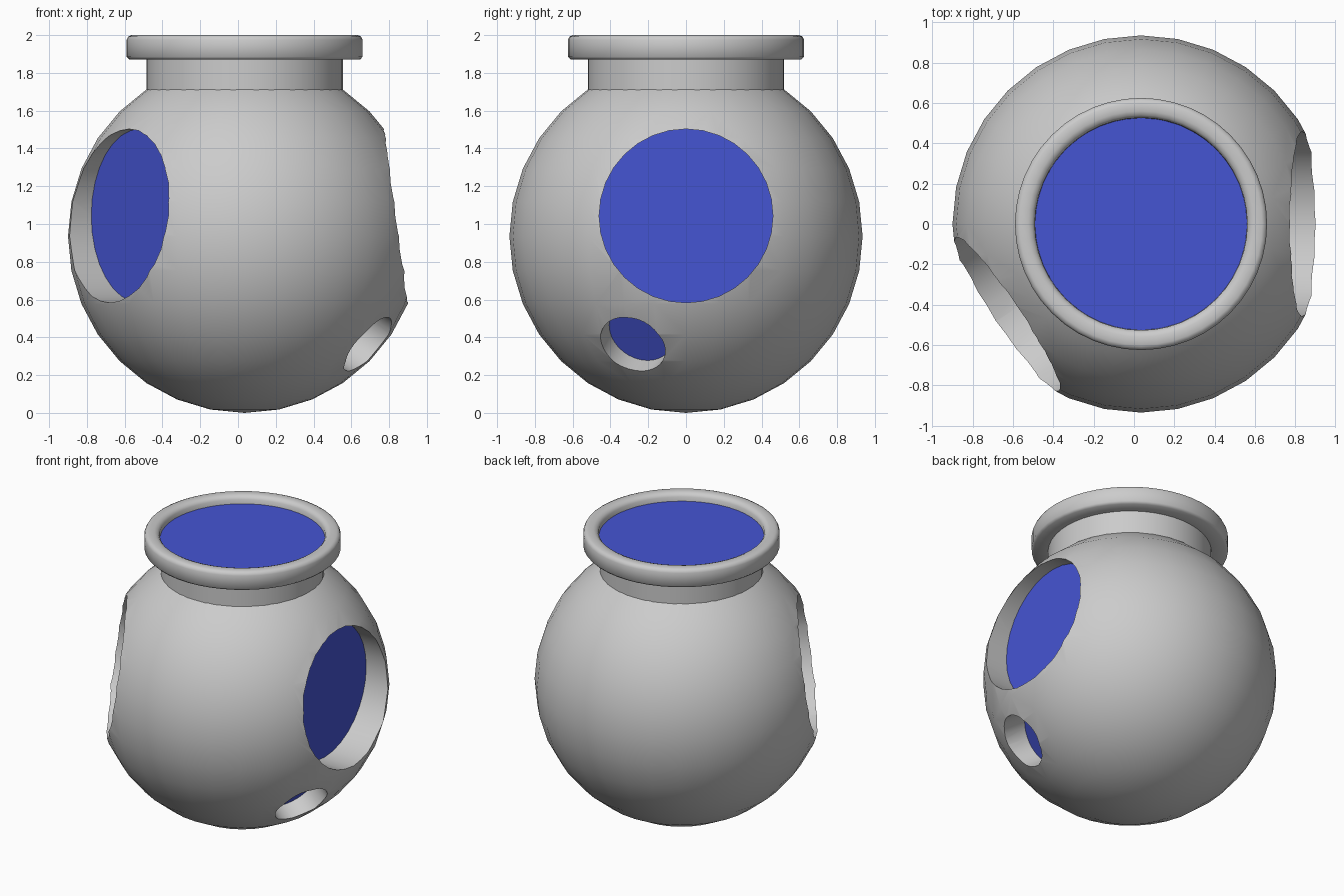
import bpy, math
from mathutils import Vector

if "Cube" in bpy.data.objects:
    bpy.data.objects.remove(bpy.data.objects["Cube"])

CX, CZ, R = 0.035, 0.935, 0.935
CENTRE = Vector((CX, 0, CZ))

blue = bpy.data.materials.new("blue_panel")
blue.diffuse_color = (0.06, 0.09, 0.65, 1)
blue.use_nodes = True
blue.node_tree.nodes["Principled BSDF"].inputs["Base Color"].default_value = blue.diffuse_color


def smooth(ob, angle=35):
    bpy.ops.object.select_all(action='DESELECT')
    ob.select_set(True)
    bpy.context.view_layer.objects.active = ob
    bpy.ops.object.shade_smooth_by_angle(angle=math.radians(angle))


def disc(name, loc, axis, r):
    bpy.ops.mesh.primitive_circle_add(vertices=32, radius=r, fill_type='NGON', location=loc)
    ob = bpy.context.object
    ob.name = name
    ob.rotation_euler = axis.to_track_quat('Z', 'Y').to_euler()
    ob.data.materials.append(blue)
    return ob


# Round body
bpy.ops.mesh.primitive_uv_sphere_add(segments=32, ring_count=16, radius=R, location=CENTRE)
body = bpy.context.object
body.name = "round_body"


def port(name, origin, axis, r, depth):
    """Cut a recess along axis, starting `depth` from origin, and lay a blue panel in it."""
    axis = Vector(axis).normalized()
    start = Vector(origin) + axis * depth
    length = 0.7
    bpy.ops.mesh.primitive_cylinder_add(vertices=32, radius=r, depth=length,
                                        location=start + axis * length / 2)
    cutter = bpy.context.object
    cutter.name = name + "_cutter"
    cutter.rotation_euler = axis.to_track_quat('Z', 'Y').to_euler()
    cutter.hide_render = True
    mod = body.modifiers.new(name, 'BOOLEAN')
    mod.operation = 'DIFFERENCE'
    mod.solver = 'EXACT'
    mod.object = cutter
    bpy.context.view_layer.objects.active = body
    bpy.ops.object.modifier_apply(modifier=mod.name)
    bpy.data.objects.remove(cutter, do_unlink=True)
    disc(name + "_panel", start + axis * 0.004, axis, r)


# Two large side ports and one small low port
a = math.radians(214)
port("right_port", (CX, 0, 1.043), (1, 0, 0), 0.46, 0.635)
port("left_port", (CX, 0, 1.043), (math.cos(a), math.sin(a), 0), 0.46, 0.665)
port("small_port", CENTRE + Vector((0.65, -0.28, -0.57)), (0.80, -0.32, -0.50), 0.18, -0.14)
smooth(body)

# Neck and rounded rim, turned from one profile
profile = [(0.52, 1.6), (0.52, 1.87), (0.61, 1.87), (0.625, 1.885), (0.625, 1.975),
           (0.617, 1.992), (0.60, 2.0), (0.56, 2.0), (0.54, 1.992), (0.527, 1.975),
           (0.525, 1.93)]
N = 48
verts = [(r * math.cos(2 * math.pi * i / N), r * math.sin(2 * math.pi * i / N), z)
         for r, z in profile for i in range(N)]
faces = [(j * N + i, j * N + (i + 1) % N, (j + 1) * N + (i + 1) % N, (j + 1) * N + i)
         for j in range(len(profile) - 1) for i in range(N)]
mesh = bpy.data.meshes.new("neck_rim")
mesh.from_pydata(verts, [], faces)
neck = bpy.data.objects.new("neck_rim", mesh)
neck.location.x = CX
bpy.context.collection.objects.link(neck)
smooth(neck, 50)

# Blue panel in the mouth
disc("mouth_panel", (CX, 0, 1.945), Vector((0, 0, 1)), 0.527)
